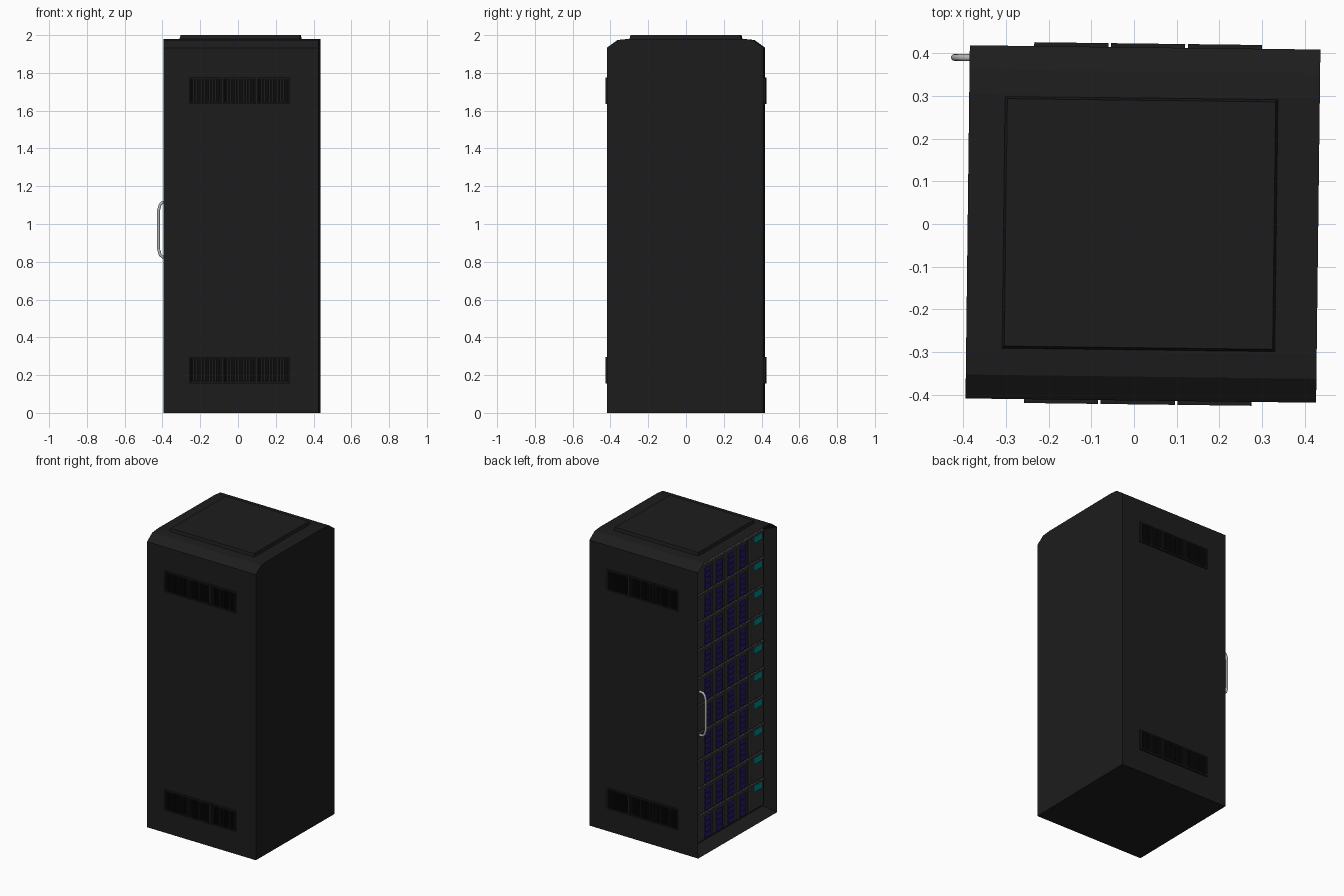
import bpy, bmesh, math
from mathutils import Matrix, Vector

if "Cube" in bpy.data.objects:
    bpy.data.objects.remove(bpy.data.objects["Cube"])

# Whole cabinet is slightly off centre and turned a fraction of a degree
PLACE = Matrix.Translation((0.021, 0, 0)) @ Matrix.Rotation(math.radians(-0.7), 4, 'Z')
HX, HY = 0.411, 0.414


def material(name, rgb):
    m = bpy.data.materials.new(name)
    m.diffuse_color = (*rgb, 1)
    m.use_nodes = True
    m.node_tree.nodes["Principled BSDF"].inputs["Base Color"].default_value = m.diffuse_color
    return m


BLACK = material("black_metal", (0.012, 0.012, 0.012))
DARK = material("vent_black", (0.006, 0.006, 0.006))
CHASSIS = material("chassis_grey", (0.035, 0.035, 0.035))
TRIM = material("trim_grey", (0.07, 0.07, 0.07))
BLUE = material("drive_blue", (0.022, 0.01, 0.16))
TEAL = material("display_teal", (0.0, 0.25, 0.24))
STEEL = material("handle_steel", (0.45, 0.45, 0.45))


def finish(name, bm, mat):
    bmesh.ops.recalc_face_normals(bm, faces=bm.faces)
    me = bpy.data.meshes.new(name)
    bm.to_mesh(me)
    bm.free()
    me.materials.append(mat)
    ob = bpy.data.objects.new(name, me)
    ob.matrix_world = PLACE
    bpy.context.collection.objects.link(ob)
    return ob


def boxes(name, items, mat):
    """One object from a list of (x0, x1, y0, y1, z0, z1) boxes."""
    bm = bmesh.new()
    for x0, x1, y0, y1, z0, z1 in items:
        m = Matrix.Translation(((x0 + x1) / 2, (y0 + y1) / 2, (z0 + z1) / 2)) \
            @ Matrix.Diagonal((abs(x1 - x0), abs(y1 - y0), abs(z1 - z0), 1))
        bmesh.ops.create_cube(bm, size=1, matrix=m)
    return finish(name, bm, mat)


# Cabinet shell: side profile extruded across, with a recessed opening on -x
half = [(HY, 0), (HY, 1.933), (0.358, 1.974), (0.30, 1.98)]
profile = half + [(-y, z) for y, z in reversed(half)]
bm = bmesh.new()
front = bm.faces.new([bm.verts.new((-HX, y, z)) for y, z in profile])
new = bmesh.ops.extrude_face_region(bm, geom=[front], use_keep_orig=True)
bmesh.ops.translate(bm, vec=(2 * HX, 0, 0),
                    verts=[v for v in new["geom"] if isinstance(v, bmesh.types.BMVert)])
bmesh.ops.recalc_face_normals(bm, faces=bm.faces)
front = next(f for f in bm.faces if f.normal.x < -0.9)
bmesh.ops.inset_region(bm, faces=[front], thickness=0.052)
bmesh.ops.translate(bm, vec=(0.08, 0, 0), verts=front.verts)
finish("cabinet_shell", bm, BLACK)

# Raised roof plate with sloped edges
bm = bmesh.new()
bmesh.ops.create_cube(bm, size=1, matrix=Matrix.Translation((-0.007, 0, 1.985))
                      @ Matrix.Diagonal((0.645, 0.596, 0.03, 1)))
for v in bm.verts:
    if v.co.z > 1.985:
        v.co.x += math.copysign(0.008, -v.co.x)
        v.co.y += math.copysign(0.008, -v.co.y)
finish("roof_plate", bm, BLACK)

# Vent grilles: three panels, upper and lower, on both y sides
for side, label in ((-1, "right"), (1, "left")):
    frames, slats = [], []
    for zc in (0.225, 1.705):
        for k in (-1, 0, 1):
            xc = side * 0.007 + k * 0.18
            y0, y1, y2 = (side * (HY + d) for d in (-0.002, 0.004, 0.009))
            a, b, c, d = xc - 0.087, xc + 0.087, zc - 0.07, zc + 0.07
            t = 0.008
            frames += [(a, b, y0, y2, c, c + t), (a, b, y0, y2, d - t, d),
                       (a, a + t, y0, y2, c + t, d - t), (b - t, b, y0, y2, c + t, d - t)]
            n = 11
            for i in range(n):
                x = a + t + (i + 0.5) * (b - a - 2 * t) / n
                slats.append((x - 0.004, x + 0.004, y0, y2 - side * 0.001, c + t, d - t))
    boxes(f"vent_frames_{label}", frames, BLACK)
    boxes(f"vent_slats_{label}", slats, DARK)

# Server stack: ten units with drive bays, dividers and a small display
chassis, trims, drives, displays = [], [], [], []
XF = -HX + 0.06
pitch, base = 0.187, 0.056
for u in range(10):
    z0 = base + u * pitch
    z1 = z0 + pitch
    chassis.append((XF, XF + 0.03, -0.358, 0.358, z0 + 0.003, z1 - 0.003))
    trims.append((XF - 0.006, XF + 0.01, -0.358, 0.358, z1 - 0.014, z1 - 0.004))
    for yc in (0.235, 0.112, -0.011, -0.134):
        trims.append((XF - 0.005, XF + 0.01, yc - 0.052, yc - 0.042, z0 + 0.008, z1 - 0.02))
        for r in range(4):
            zb = z0 + 0.012 + r * 0.038
            drives.append((XF - 0.005, XF + 0.01, yc - 0.032, yc + 0.032, zb, zb + 0.029))
    trims.append((XF - 0.005, XF + 0.01, -0.228, -0.205, z0 + 0.008, z1 - 0.02))
    displays.append((XF - 0.005, XF + 0.01, -0.34, -0.25, z0 + 0.125, z0 + 0.167))
boxes("server_chassis", chassis, CHASSIS)
boxes("server_trim", trims, TRIM)
boxes("server_drives", drives, BLUE)
boxes("server_displays", displays, TEAL)

# Door handle: bent steel tube
pts = [(-0.40, 1.117), (-0.425, 1.115), (-0.438, 1.103), (-0.447, 1.07)]
pts += [(x, 1.94 - z) for x, z in reversed(pts)]
cu = bpy.data.curves.new("handle_path", 'CURVE')
cu.dimensions = '3D'
cu.bevel_depth = 0.008
cu.bevel_resolution = 3
cu.use_fill_caps = True
sp = cu.splines.new('POLY')
sp.points.add(len(pts) - 1)
for p, (x, z) in zip(sp.points, pts):
    p.co = (x, 0.385, z, 1)
tmp = bpy.data.objects.new("handle_path", cu)
bpy.context.collection.objects.link(tmp)
bpy.context.view_layer.update()
me = bpy.data.meshes.new_from_object(tmp.evaluated_get(bpy.context.evaluated_depsgraph_get()))
bpy.data.objects.remove(tmp)
me.materials.clear()
me.materials.append(STEEL)
handle = bpy.data.objects.new("door_handle", me)
handle.matrix_world = PLACE
bpy.context.collection.objects.link(handle)
bpy.context.view_layer.objects.active = handle
handle.select_set(True)
bpy.ops.object.shade_smooth_by_angle(angle=math.radians(40))
